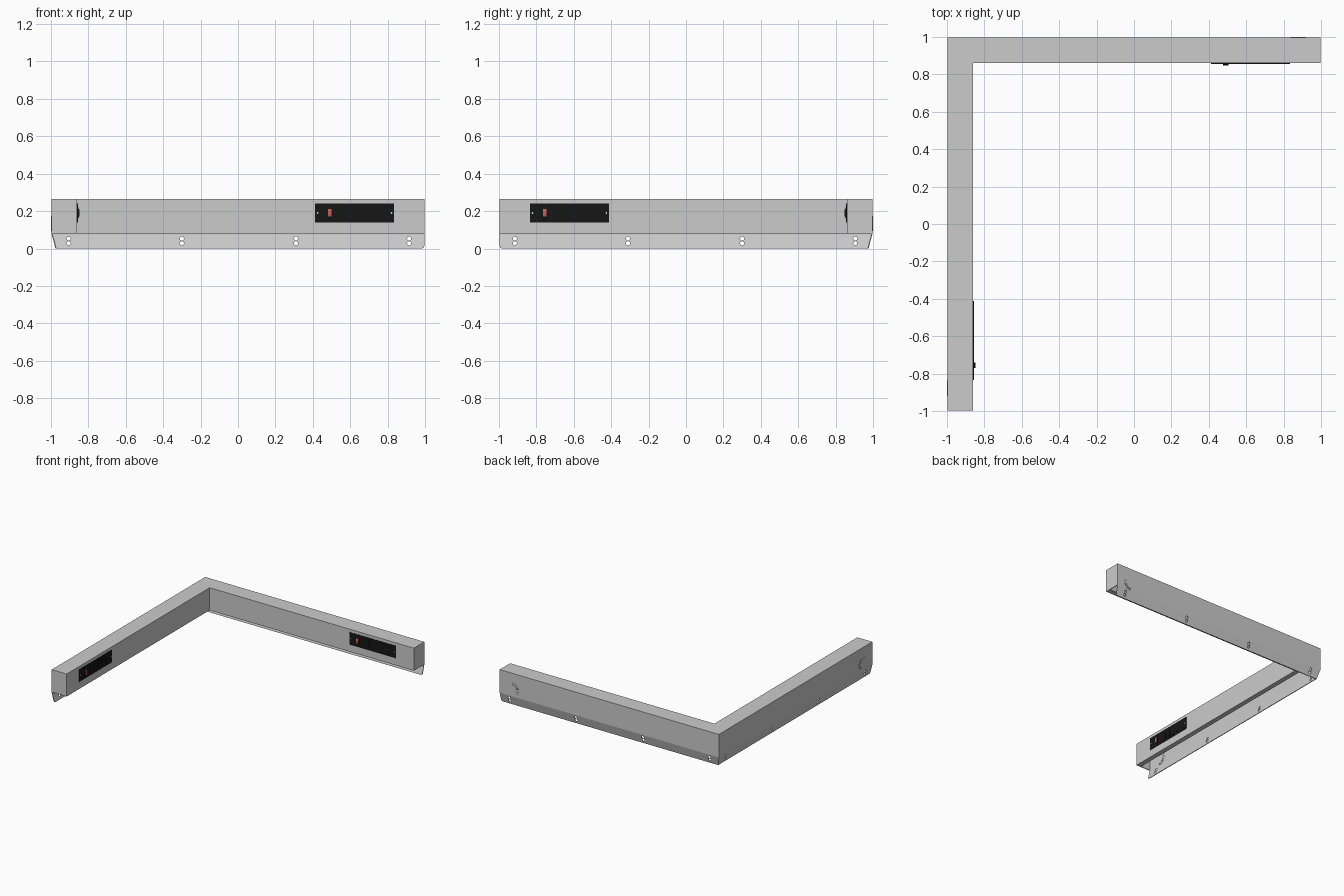
import bpy, bmesh, math
from mathutils import Vector

if "Cube" in bpy.data.objects:
    bpy.data.objects.remove(bpy.data.objects["Cube"])

OUT, INN, END = 0.996, 0.86, 0.996   # outer wall, inner wall, arm end
TH = 0.006                           # sheet thickness


def mat(name, col):
    m = bpy.data.materials.new(name)
    m.diffuse_color = (*col, 1)
    m.use_nodes = True
    m.node_tree.nodes["Principled BSDF"].inputs["Base Color"].default_value = m.diffuse_color
    return m


BLACK = mat("black_plastic", (0.008, 0.008, 0.008))
RED = mat("red_plastic", (0.6, 0.12, 0.1))


def place(arm, t, w, z):
    """t runs along the arm, w runs outward; the left arm mirrors the back arm."""
    return Vector((t, w, z)) if arm == "back" else Vector((-w, -t, z))


def finish(bm, name, material=None):
    bmesh.ops.recalc_face_normals(bm, faces=bm.faces)
    me = bpy.data.meshes.new(name)
    bm.to_mesh(me)
    bm.free()
    ob = bpy.data.objects.new(name, me)
    bpy.context.collection.objects.link(ob)
    if material:
        me.materials.append(material)
    return ob


def prism(bm, base, shift):
    """Extrude a closed outline by a vector."""
    a = [bm.verts.new(p) for p in base]
    b = [bm.verts.new(p + shift) for p in base]
    bm.faces.new(a)
    bm.faces.new(b[::-1])
    for i in range(len(a)):
        j = (i + 1) % len(a)
        bm.faces.new((a[i], a[j], b[j], b[i]))


def add_box(bm, arm, t0, t1, w0, w1, z0, z1):
    base = [place(arm, t, w0, z) for t, z in ((t0, z0), (t1, z0), (t1, z1), (t0, z1))]
    prism(bm, base, place(arm, 0, w1 - w0, 0))


def add_disc(bm, arm, t, z, r, w0, w1, n=32):
    ang = [2 * math.pi * i / n for i in range(n)]
    base = [place(arm, t + r * math.cos(a), w0, z + r * math.sin(a)) for a in ang]
    prism(bm, base, place(arm, 0, w1 - w0, 0))


# Folded sheet channel swept round the mitred corner
profile = [(0.976, 0.0), (OUT, 0.075), (OUT, 0.265), (INN, 0.265), (INN, 0.08),
           (INN + 0.04, 0.08), (INN + 0.04, 0.08 + TH), (INN + TH, 0.08 + TH),
           (INN + TH, 0.265 - TH), (OUT - TH, 0.265 - TH), (OUT - TH, 0.076), (0.970, 0.0)]
bm = bmesh.new()
rings = [[bm.verts.new(f(w, z)) for w, z in profile] for f in (
    lambda w, z: (END, w, z), lambda w, z: (-w, w, z), lambda w, z: (-w, -END, z))]
n = len(profile)
for a, b in zip(rings, rings[1:]):
    for i in range(n):
        j = (i + 1) % n
        bm.faces.new((a[i], a[j], b[j], b[i]))
bm.faces.new(rings[0])
bm.faces.new(rings[2][::-1])
# Rounded bottom corners of the mounting flange
corners = [bm.edges.get((r[0], r[-1])) for r in (rings[0], rings[2])]
bmesh.ops.bevel(bm, geom=corners, offset=0.015, segments=4, profile=0.5, affect='EDGES')
channel = finish(bm, "folded_channel")

# Paired screw holes through the flange
bm = bmesh.new()
for arm in ("back", "left"):
    for t in (-0.905, -0.3, 0.31, 0.915):
        for z in (0.028, 0.053):
            add_disc(bm, arm, t, z, 0.011, 0.95, 1.02, 20)
cutter = finish(bm, "screw_hole_cutter")
cutter.hide_render = True
cutter.hide_viewport = True
mod = channel.modifiers.new("screw_holes", 'BOOLEAN')
mod.object = cutter
mod.operation = 'DIFFERENCE'
mod.solver = 'EXACT'

for arm, switch_t, dz in (("back", 0.49, 1), ("left", 0.755, -1)):
    # End cap
    bm = bmesh.new()
    add_box(bm, arm, END - TH, END + 0.0005, INN, OUT, 0.08, 0.265)
    finish(bm, arm + "_end_cap")

    # Knockout: raised rim, disc and small centre dimple, visible on both sides
    bm = bmesh.new()
    add_disc(bm, arm, 0.877, 0.133, 0.052, OUT - TH - 0.002, 0.998, 40)
    add_disc(bm, arm, 0.877, 0.133, 0.040, OUT - TH - 0.004, 1.0, 40)
    finish(bm, arm + "_knockout")

    # Socket panel
    bm = bmesh.new()
    add_box(bm, arm, 0.412, 0.835, 0.856, 0.863, 0.14, 0.24)
    finish(bm, arm + "_socket_panel", BLACK)

    # Row of socket faces, in the space beside the switch
    bm = bmesh.new()
    first = 0.55 if arm == "back" else 0.445
    for i in range(5):
        t = first + i * 0.052
        add_box(bm, arm, t, t + 0.044, 0.8545, 0.858, 0.16, 0.22)
    finish(bm, arm + "_sockets", BLACK)

    # Panel screws
    bm = bmesh.new()
    for t in (0.426, 0.821):
        add_disc(bm, arm, t, 0.19, 0.005, 0.8545, 0.858, 12)
    finish(bm, arm + "_panel_screws")

    # Curved switch: black bezel with red rocker
    for part, half_w, half_h, lift, m in (("switch_bezel", 0.014, 0.034, 0.0, BLACK),
                                          ("switch_rocker", 0.010, 0.020, 0.0015, RED)):
        zs = [-half_h + 2 * half_h * i / 10 for i in range(11)]
        curve = [(0.856 - lift - 0.008 * (1 - (z / 0.034) ** 2), 0.19 + z) for z in zs]
        outline = curve + [(0.858, 0.19 + half_h), (0.858, 0.19 - half_h)]
        bm = bmesh.new()
        prism(bm, [place(arm, switch_t - half_w, w, z) for w, z in outline],
              place(arm, 2 * half_w, 0, 0))
        finish(bm, arm + "_" + part, m)
